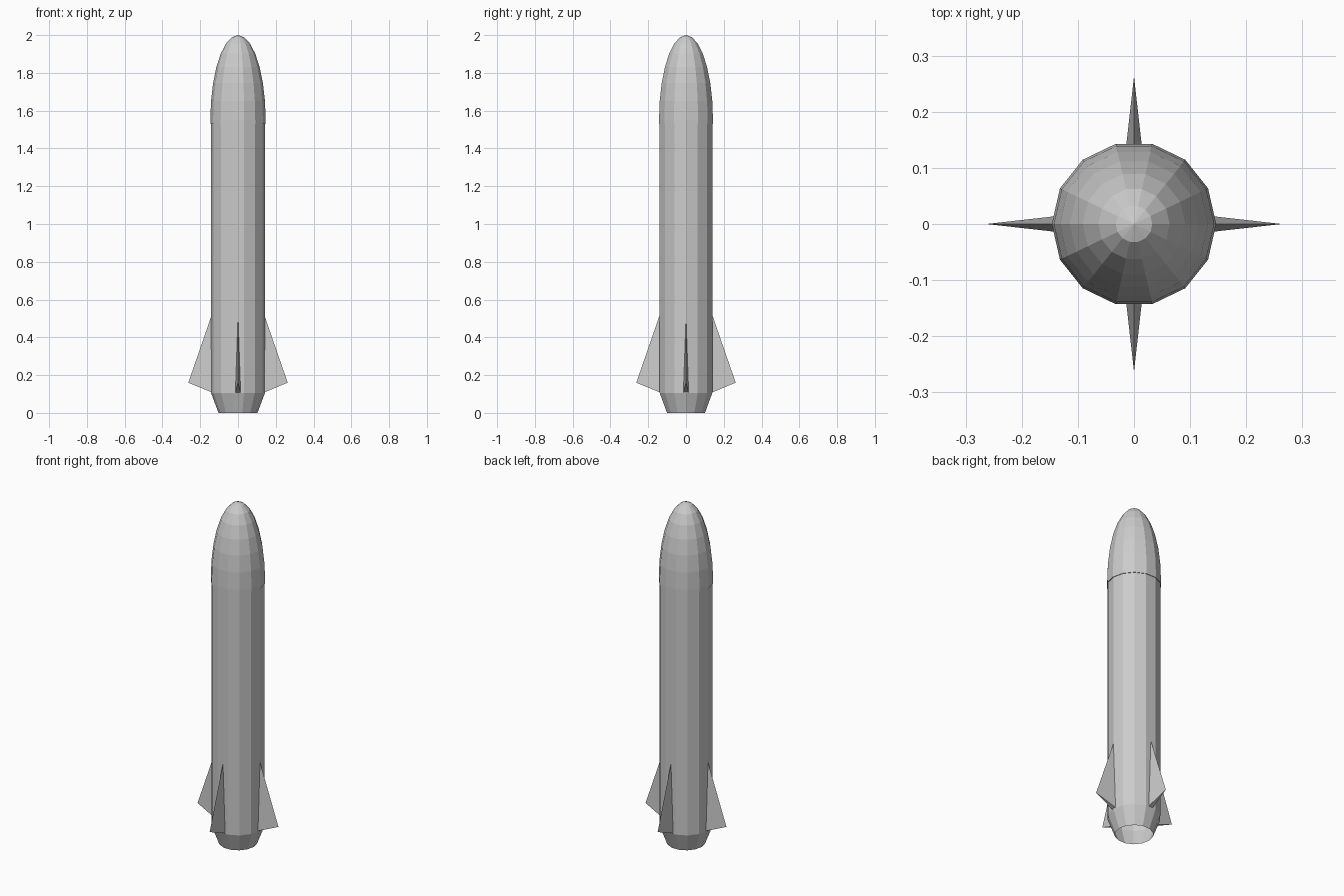
import bpy, bmesh
from math import pi, sin, cos

if "Cube" in bpy.data.objects:
    bpy.data.objects.remove(bpy.data.objects["Cube"])

SIDES = 14


def finish(name, bm):
    bmesh.ops.recalc_face_normals(bm, faces=bm.faces)
    mesh = bpy.data.meshes.new(name)
    bm.to_mesh(mesh)
    bm.free()
    obj = bpy.data.objects.new(name, mesh)
    bpy.context.collection.objects.link(obj)
    return obj


def revolve(name, profile):
    """Turn (radius, z) points into a faceted shell around z."""
    bm = bmesh.new()
    rings = []
    for r, z in profile:
        if r == 0:
            rings.append([bm.verts.new((0, 0, z))] * SIDES)
        else:
            rings.append([bm.verts.new((r * cos(2 * pi * i / SIDES),
                                        r * sin(2 * pi * i / SIDES), z))
                          for i in range(SIDES)])
    for low, high in zip(rings, rings[1:]):
        for i in range(SIDES):
            j = (i + 1) % SIDES
            corners = [low[i], low[j], high[j], high[i]]
            bm.faces.new(list(dict.fromkeys(corners)))
    return finish(name, bm)


# Straight fuselage
revolve("fuselage", [(0.143, 0.106), (0.143, 1.55)])

# Half-ellipsoid nose, slightly wider than the fuselage
dome = [(0.1465 * cos(pi * k / 14), 1.55 + 0.45 * sin(pi * k / 14)) for k in range(7)]
revolve("nose_cone", [(0.143, 1.53), (0.1465, 1.53)] + dome + [(0, 2.0)])

# Open, tapered exhaust skirt
revolve("exhaust_skirt", [(0.103, 0.0), (0.143, 0.106)])

# Four wedge fins: thick at the lower root, sharp at the tip and leading edge
for n, side in enumerate(("right", "back", "left", "front")):
    a = n * pi / 2
    bm = bmesh.new()
    points = [(0.13, -0.015, 0.105), (0.13, 0.015, 0.105),
              (0.13, 0, 0.545), (0.263, 0, 0.16)]
    v = [bm.verts.new((x * cos(a) - y * sin(a), x * sin(a) + y * cos(a), z))
         for x, y, z in points]
    for tri in ((0, 1, 2), (0, 1, 3), (1, 2, 3), (0, 2, 3)):
        bm.faces.new([v[i] for i in tri])
    finish("fin_" + side, bm)
